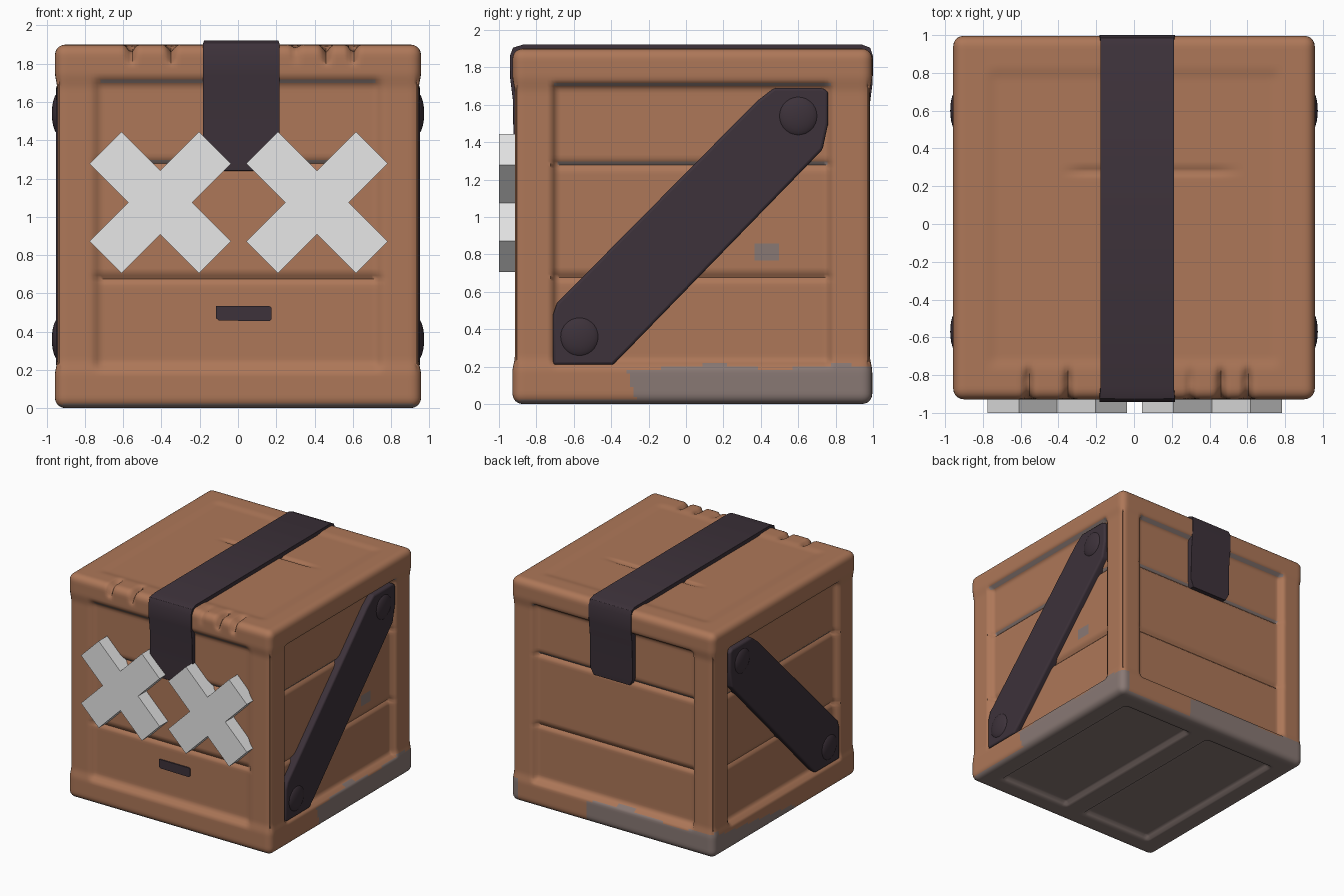
import bpy, bmesh, math
from mathutils import Vector

if "Cube" in bpy.data.objects:
    bpy.data.objects.remove(bpy.data.objects["Cube"])


def material(name, rgb):
    m = bpy.data.materials.new(name)
    m.diffuse_color = (*rgb, 1)
    m.use_nodes = True
    m.node_tree.nodes["Principled BSDF"].inputs["Base Color"].default_value = m.diffuse_color
    return m


WOOD = material("brown wood", (0.42, 0.185, 0.098))
DARK = material("dark strap", (0.047, 0.032, 0.043))
WHITE = material("pale grey", (0.8, 0.8, 0.8))
GREY = material("worn grey", (0.25, 0.19, 0.175))


def finish(name, bm, mats, smooth=None, bevel=0):
    bmesh.ops.recalc_face_normals(bm, faces=bm.faces[:])
    me = bpy.data.meshes.new(name)
    bm.to_mesh(me)
    bm.free()
    ob = bpy.data.objects.new(name, me)
    bpy.context.collection.objects.link(ob)
    for m in mats:
        me.materials.append(m)
    if bevel:
        b = ob.modifiers.new("bevel", 'BEVEL')
        b.width, b.segments, b.limit_method = bevel, 3, 'ANGLE'
    if smooth:
        bpy.ops.object.select_all(action='DESELECT')
        ob.select_set(True)
        bpy.context.view_layer.objects.active = ob
        bpy.ops.object.shade_smooth_by_angle(angle=math.radians(smooth))
    return ob


def step(a, b, t):
    t = min(max((t - a) / (b - a), 0), 1)
    return t * t * (3 - 2 * t)


def panel(u, v, u0, u1, v0, v1, soft):
    """1 inside a rectangle, fading to 0 at its border."""
    return (step(u0 - soft, u0, u) * step(-u1 - soft, -u1, -u)
            * step(v0 - soft, v0, v) * step(-v1 - soft, -v1, -v))


def bump(t, c, w):
    return math.exp(-((t - c) / w) ** 2)


def planks(z):
    return bump(z, 0.68, 0.016) + bump(z, 1.28, 0.016)


# Crate: rounded fine box with recessed plank panels pressed into each side
HALF, MID, R = Vector((0.957, 0.962, 0.95)), Vector((0, 0.034, 0.95)), 0.055
bm = bmesh.new()
bmesh.ops.create_cube(bm, size=2)
bmesh.ops.subdivide_edges(bm, edges=bm.edges[:], cuts=103, use_grid_fill=True)
for v in bm.verts:
    unit = v.co.copy()
    p = Vector([unit[i] * HALF[i] for i in range(3)])
    core = Vector([min(max(p[i], R - HALF[i]), HALF[i] - R) for i in range(3)])
    off = p - core
    p = core + off.normalized() * R + MID
    x, y, z = p
    # slight waist between the top and bottom rims
    waist = 0.013 * step(0.17, 0.26, z) * step(-1.76, -1.66, -z)
    for i in (0, 1):
        if abs(unit[i]) > 0.999:
            p[i] -= math.copysign(waist, unit[i])
    if abs(unit.x) > 0.999:
        k = panel(y, z, -0.69, 0.75, 0.23, 1.69, 0.035)
        p.x -= math.copysign(k * (0.045 + 0.022 * planks(z)), unit.x)
    if unit.y > 0.999:
        k = panel(x, z, -0.73, 0.73, 0.23, 1.69, 0.035)
        p.y -= k * (0.045 + 0.022 * planks(z))
    if unit.y < -0.999:
        k = panel(x, z, -0.71, 0.71, 0.24, 1.68, 0.06)
        p.y += k * (0.028 + 0.022 * planks(z))
    if unit.z > 0.999:
        k = panel(x, y, -0.72, 0.72, -0.70, 0.76, 0.08)
        seam = bump(y, 0.28, 0.016) * step(-0.4, -0.25, x) * step(-0.6, -0.4, -x)
        p.z -= k * (0.01 + 0.015 * seam)
    if unit.z < -0.999:
        k = panel(abs(x), y, 0.12, 0.74, -0.72, 0.78, 0.04)
        p.z += 0.035 * k
    # splits along the top front edge
    near = step(0.73, 0.85, -y) * step(1.78, 1.86, z)
    if near:
        cut = sum(bump(x, c, 0.02) * d for c, d in
                  ((-0.56, 1), (-0.35, .9), (0.3, .4), (0.46, 1), (0.6, 1)))
        p += Vector((0, 0.028, -0.04)) * near * cut
    v.co = p
bm.normal_update()
for f in bm.faces:
    c, n = f.calc_center_median(), f.normal
    wobble = 0.012 * math.sin(9 * c.y + 7 * c.x)
    low = c.z < 0.2 + wobble
    worn = (n.z < -0.6
            or (c.x > 0.88 and low and c.y > -0.32 + 0.3 * (0.2 - c.z))
            or (c.x < -0.88 and c.y > -0.1 and c.z < 0.06 + 0.12 * (c.y + 0.1))
            or (c.y > 0.92 and low and (c.x < 0.24 or c.z < 0.03))
            or (c.x > 0.8 and abs(c.y - 0.43) < 0.065 and abs(c.z - 0.81) < 0.05))
    f.material_index = int(worn)
finish("crate_body", bm, [WOOD, GREY], smooth=60)

# Strap over the top: (y, z, half width) outline with an inward thickness
path = [(-0.915, 1.24, 0.10), (-0.922, 1.35, 0.20), (-0.925, 1.62, 0.20),
        (-0.94, 1.74, 0.20), (-0.942, 1.86, 0.20), (-0.925, 1.905, 0.20),
        (-0.87, 1.922, 0.195), (0.94, 1.922, 0.195), (0.985, 1.905, 0.195),
        (1.0, 1.86, 0.20), (0.998, 1.72, 0.20), (0.985, 1.62, 0.20),
        (0.978, 1.32, 0.20), (0.972, 1.26, 0.17)]
bm = bmesh.new()
rings = []
for i, (y, z, w) in enumerate(path):
    a, b = path[max(i - 1, 0)], path[min(i + 1, len(path) - 1)]
    t = Vector((0, b[0] - a[0], b[1] - a[1])).normalized()
    inward = Vector((0, t.z, -t.y)) * 0.07
    o = Vector((0.017, y, z))
    s = Vector((w, 0, 0))
    rings.append([bm.verts.new(q) for q in
                  (o - s, o + s, o + s + inward, o - s + inward)])
for r, q in zip(rings, rings[1:]):
    for j in range(4):
        bm.faces.new((r[j], r[(j + 1) % 4], q[(j + 1) % 4], q[j]))
bm.faces.new(rings[0])
bm.faces.new(rings[-1])
finish("top_strap", bm, [DARK], smooth=50, bevel=0.008)


def prism(bm, points, place, depth):
    """Extrude a flat outline by the depth vector."""
    face = bm.faces.new([bm.verts.new(place(a, b)) for a, b in points])
    ext = bmesh.ops.extrude_face_region(bm, geom=[face])
    bmesh.ops.translate(bm, vec=depth,
                        verts=[g for g in ext["geom"] if isinstance(g, bmesh.types.BMVert)])


# Diagonal side straps with a raised swelling at each end
outline = [(-0.71, 0.21), (-0.39, 0.21), (-0.33, 0.27), (0.73, 1.36), (0.76, 1.5),
           (0.76, 1.67), (0.73, 1.69), (0.47, 1.69), (0.38, 1.62), (-0.69, 0.54), (-0.71, 0.48)]
for side, name in ((1, "right_strap"), (-1, "left_strap")):
    bm = bmesh.new()
    prism(bm, outline, lambda y, z: (side * 0.85, y, z), (side * 0.1, 0, 0))
    finish(name, bm, [DARK], smooth=50, bevel=0.015)
    for label, y, z in (("upper", 0.6, 1.54), ("lower", -0.57, 0.36)):
        bm = bmesh.new()
        bmesh.ops.create_uvsphere(bm, u_segments=24, v_segments=16, radius=1)
        for v in bm.verts:
            v.co = (side * 0.935 + 0.038 * v.co.x, y + 0.11 * v.co.y, z + 0.11 * v.co.z)
        finish(f"{name}_{label}_swelling", bm, [DARK], smooth=60)

# Cross-shaped eyes
w, l = 0.118, 0.405
arm = [(l, -w), (l, w), (w, w)]
cross = []
for k in range(4):
    ca, sa = math.cos(math.pi / 4 + k * math.pi / 2), math.sin(math.pi / 4 + k * math.pi / 2)
    cross += [(a * ca - b * sa, a * sa + b * ca) for a, b in arm]
for cx, name in ((-0.407, "left_eye_cross"), (0.413, "right_eye_cross")):
    bm = bmesh.new()
    prism(bm, cross, lambda a, b: (cx + a, -1.0, 1.075 + b), (0, 0.13, 0))
    finish(name, bm, [WHITE])

# Mouth plate
bm = bmesh.new()
prism(bm, [(-0.115, 0.47), (-0.10, 0.458), (0.165, 0.455), (0.175, 0.465),
           (0.175, 0.525), (0.165, 0.533), (-0.115, 0.533)],
      lambda x, z: (x, -0.896, z), (0, 0.009, 0))
finish("mouth_plate", bm, [DARK])
